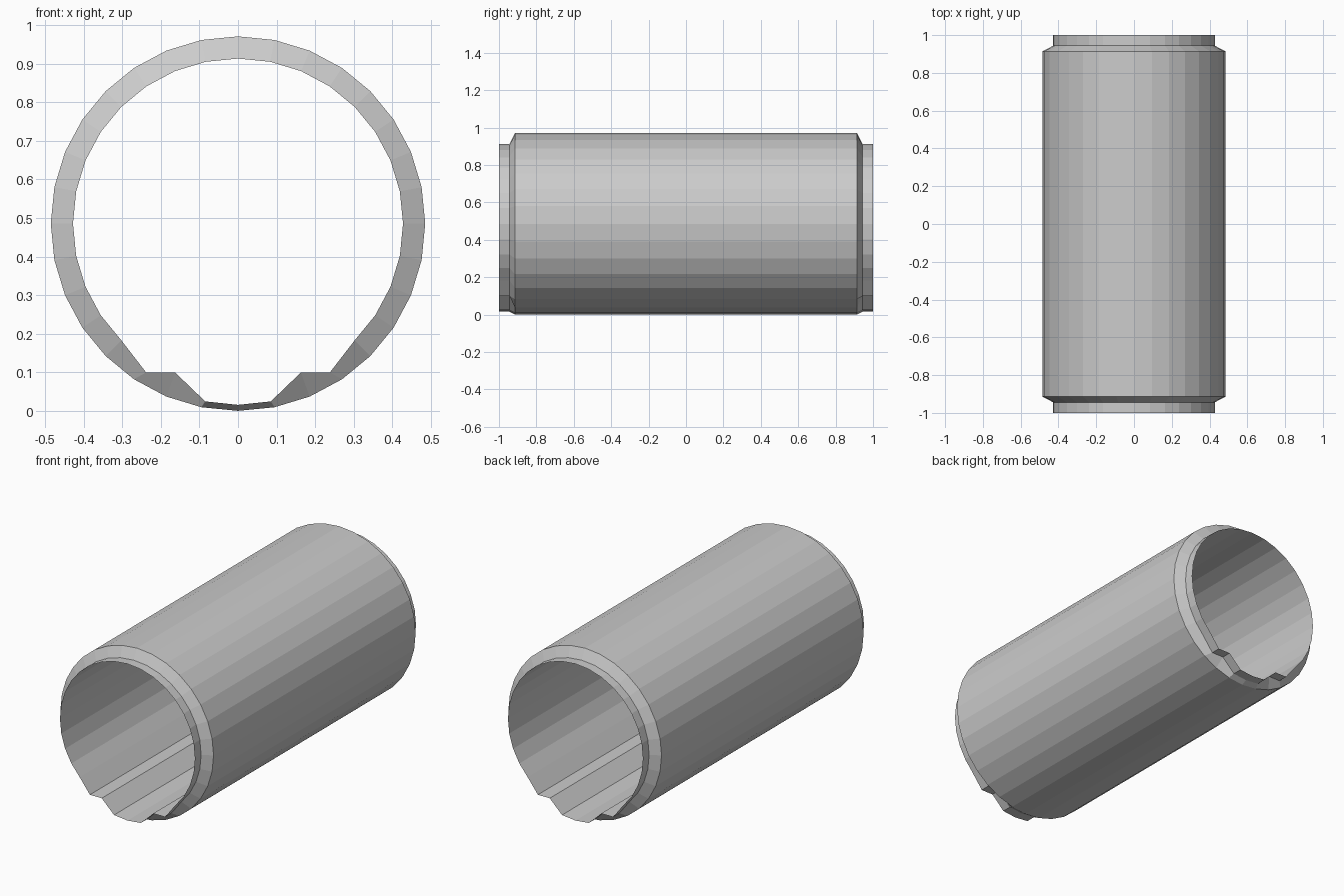
import bpy, bmesh
from math import sin, cos, pi

if "Cube" in bpy.data.objects:
    bpy.data.objects.remove(bpy.data.objects["Cube"])

SIDES, CZ = 32, 0.4855
R_OUT, R_IN = 0.485, 0.4275

# Cross-sections as (x, z); index 0 at the top
def circle(r):
    return [(r * sin(2 * pi * i / SIDES), CZ + r * cos(2 * pi * i / SIDES)) for i in range(SIDES)]

outer = circle(R_OUT)
inner = circle(R_IN)

# Two ledges and a channel along the floor of the bore
inner[16] = (0.0, 0.016)
for i, p in {13: (0.238, 0.10), 14: (0.163, 0.10), 15: (0.085, 0.025)}.items():
    inner[i] = p
    inner[SIDES - i] = (-p[0], p[1])

bm = bmesh.new()

def ring(profile, y):
    return [bm.verts.new((x, y, z)) for x, z in profile]

def skin(a, b):
    for i in range(SIDES):
        j = (i + 1) % SIDES
        bm.faces.new((a[i], a[j], b[j], b[i]))

# Outside skin: thin collar, chamfer, barrel, chamfer, thin collar
stations = [(inner, -1), (inner, -0.944), (outer, -0.914),
            (outer, 0.914), (inner, 0.944), (inner, 1)]
rings = [ring(p, y) for p, y in stations]
for a, b in zip(rings, rings[1:]):
    skin(a, b)

# Bore wall, facing inward
skin(rings[4], rings[1])

mesh = bpy.data.meshes.new("tube_shell")
bm.to_mesh(mesh)
bm.free()
bpy.context.collection.objects.link(bpy.data.objects.new("tube_shell", mesh))
